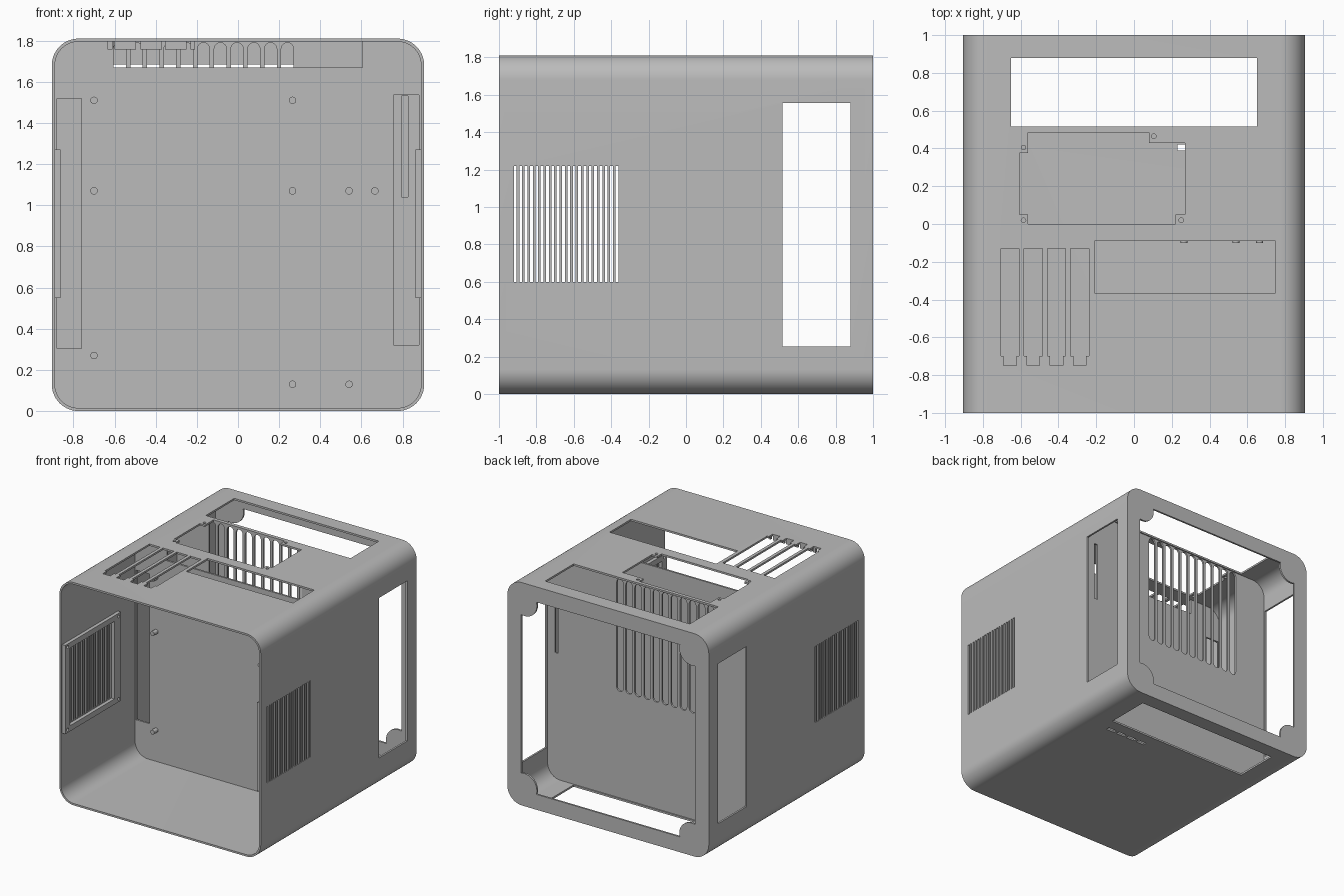
import bpy, bmesh
from math import sin, cos, pi, radians

cube = bpy.data.objects.get("Cube")
if cube:
    bpy.data.objects.remove(cube, do_unlink=True)

grey = bpy.data.materials.new("case_grey")
grey.use_nodes = True
GREY = (0.5, 0.5, 0.5, 1)
grey.diffuse_color = GREY
grey.node_tree.nodes["Principled BSDF"].inputs["Base Color"].default_value = GREY

HALF, WALL, RADIUS = 0.905, 0.015, 0.13
MID = HALF  # height of the case centre


# Profiles -----------------------------------------------------------------
def rect(a0, a1, b0, b1):
    return [(a0, b0), (a1, b0), (a1, b1), (a0, b1)]


def circle(a, b, r, n=16):
    return [(a + r * cos(2 * pi * i / n), b + r * sin(2 * pi * i / n)) for i in range(n)]


def rounded_square(h, r, n=14):
    pts = []
    for k, (sx, sz) in enumerate([(1, 1), (-1, 1), (-1, -1), (1, -1)]):
        for i in range(n + 1):
            t = pi / 2 * (k + i / n)
            pts.append((sx * (h - r) + r * cos(t), MID + sz * (h - r) + r * sin(t)))
    return pts


def slot(a, b0, b1, w, n=8):
    r = w / 2
    top = [(a + r * cos(pi * i / n), b1 - r + r * sin(pi * i / n)) for i in range(n + 1)]
    low = [(a - r * cos(pi * i / n), b0 + r - r * sin(pi * i / n)) for i in range(n + 1)]
    return top + low


def lobed_square(h=0.78, c=0.75, r=0.11, n=12):
    pts = []
    for k in range(4):
        for i in range(n + 1):
            t = radians(286 - 122 * i / n)
            x, z = c + r * cos(t), c + r * sin(t)
            for _ in range(k):
                x, z = -z, x
            pts.append((x, MID + z))
    return pts


# Solids -------------------------------------------------------------------
def prism(bm, pts, axis, lo, hi):
    def place(p, d):
        return {"x": (d, *p), "y": (p[0], d, p[1]), "z": (*p, d)}[axis]
    a = [bm.verts.new(place(p, lo)) for p in pts]
    b = [bm.verts.new(place(p, hi)) for p in pts]
    bm.faces.new(a)
    bm.faces.new(b[::-1])
    n = len(pts)
    for i in range(n):
        j = (i + 1) % n
        bm.faces.new((a[j], a[i], b[i], b[j]))


def build(name, prisms):
    bm = bmesh.new()
    for p in prisms:
        prism(bm, *p)
    bmesh.ops.recalc_face_normals(bm, faces=bm.faces[:])
    mesh = bpy.data.meshes.new(name)
    bm.to_mesh(mesh)
    bm.free()
    mesh.materials.append(grey)
    ob = bpy.data.objects.new(name, mesh)
    bpy.context.collection.objects.link(ob)
    return ob


def activate(ob):
    bpy.ops.object.select_all(action="DESELECT")
    ob.select_set(True)
    bpy.context.view_layer.objects.active = ob


def cut(ob, prisms):
    cutter = build("cutter", prisms)
    cutter.hide_render = True
    mod = ob.modifiers.new("cut", "BOOLEAN")
    mod.operation, mod.solver, mod.object = "DIFFERENCE", "EXACT", cutter
    activate(ob)
    bpy.ops.object.modifier_apply(modifier="cut")
    bpy.data.objects.remove(cutter, do_unlink=True)


def smooth(ob):
    activate(ob)
    bpy.ops.object.shade_smooth_by_angle(angle=radians(30))


inner = rounded_square(HALF - WALL, RADIUS - WALL)
TOP = (1.7, 1.9)
BOTTOM = (-0.1, 0.1)
SIDES = [(-1, -0.8), (0.8, 1)]

# Outer shell: open front, lobed rear opening
shell = build("shell", [(rounded_square(HALF, RADIUS), "y", -1, 1)])
cut(shell, [(inner, "y", -1.1, 0.985)])
cut(shell, [(lobed_square(), "y", 0.95, 1.1)])

# Four rear windows, one on each wall
holes = [(rect(-0.65, 0.65, 0.515, 0.88), "z", *span) for span in (TOP, BOTTOM)]
holes += [(rect(0.515, 0.88, MID - 0.65, MID + 0.65), "x", *span) for span in SIDES]

# Side ventilation slits
for span in SIDES:
    for i in range(20):
        y = -0.92 + 0.0286 * i
        holes.append((rect(y, y + 0.015, 0.6, 1.22), "x", *span))

# Top openings: power unit, stepped bay with screw holes, card slots
holes.append((rect(-0.21, 0.75, -0.365, -0.09), "z", *TOP))
bay = [(-0.605, 0.05), (-0.56, 0.05), (-0.56, 0), (0.22, 0), (0.22, 0.05), (0.27, 0.05),
       (0.27, 0.43), (0.08, 0.43), (0.08, 0.485), (-0.56, 0.485), (-0.56, 0.375), (-0.605, 0.375)]
holes.append((bay, "z", *TOP))
for x, y in [(-0.585, 0.405), (0.105, 0.465), (-0.585, 0.02), (0.25, 0.02)]:
    holes.append((circle(x, y, 0.012), "z", *TOP))
for i in range(4):
    x0 = -0.705 + 0.123 * i
    x1 = x0 + 0.097
    holes.append(([(x0 + 0.015, -0.75), (x1 - 0.015, -0.75), (x1 - 0.015, -0.7), (x1, -0.7),
                   (x1, -0.13), (x0, -0.13), (x0, -0.7), (x0 + 0.015, -0.7)], "z", *TOP))

# Small cable slits in the floor
for i in range(4):
    x = 0.23 + 0.1 * i
    holes.append((rect(x, x + 0.075, 0.39, 0.42), "z", *BOTTOM))
cut(shell, holes)
smooth(shell)

# Board plate with cable cutouts and a top notch
board_plate = build("board_plate", [(inner, "y", -0.05, -0.035)])
cut(board_plate, [(rect(-0.88, -0.76, 0.305, 1.52), "y", -0.2, 0.1),
                  (rect(0.755, 0.88, 0.32, 1.535), "y", -0.2, 0.1),
                  (rect(-0.605, 0.605, 1.67, 1.85), "y", -0.2, 0.1)])
smooth(board_plate)

# Rear divider with a row of tall rounded vents and a narrow side slit
divider = build("rear_divider", [(inner, "y", 0.49, 0.505)])
vents = [(slot(-0.575 + 0.0815 * i, 0.88, 1.79, 0.06), "y", 0.4, 0.6) for i in range(11)]
cut(divider, vents + [(rect(0.795, 0.825, 1.04, 1.53), "y", 0.4, 0.6)])
smooth(divider)

# Board standoffs
posts = [(-0.7, 1.51), (0.265, 1.51), (-0.7, 1.07), (0.265, 1.07), (0.54, 1.07),
         (0.665, 1.07), (-0.7, 0.27), (0.265, 0.13), (0.54, 0.13)]
smooth(build("standoffs", [(circle(x, z, 0.018), "y", -0.1, -0.05) for x, z in posts]))

# Fan frames inside both side walls
for name, s in (("left", 1), ("right", -1)):
    lo, hi = sorted((s * 0.862, s * 0.892))
    frame = build(name + "_fan_frame", [(rect(-0.985, -0.27, 0.55, 1.27), "x", lo, hi)])
    opening = [(rect(-0.925, -0.355, 0.595, 1.225), "x", lo - 0.1, hi + 0.1)]
    for y in (-0.955, -0.3):
        for z in (0.575, 1.245):
            opening.append((circle(y, z, 0.012), "x", lo - 0.1, hi + 0.1))
    cut(frame, opening)
    smooth(frame)

# Hanging tabs at the front of the card slots
tabs = [(-0.635, -0.61), (-0.6, -0.495), (-0.475, -0.37), (-0.355, -0.25), (-0.23, -0.21)]
build("card_tabs", [(rect(a, b, -0.772, -0.757), "z", 1.757, 1.797) for a, b in tabs])
